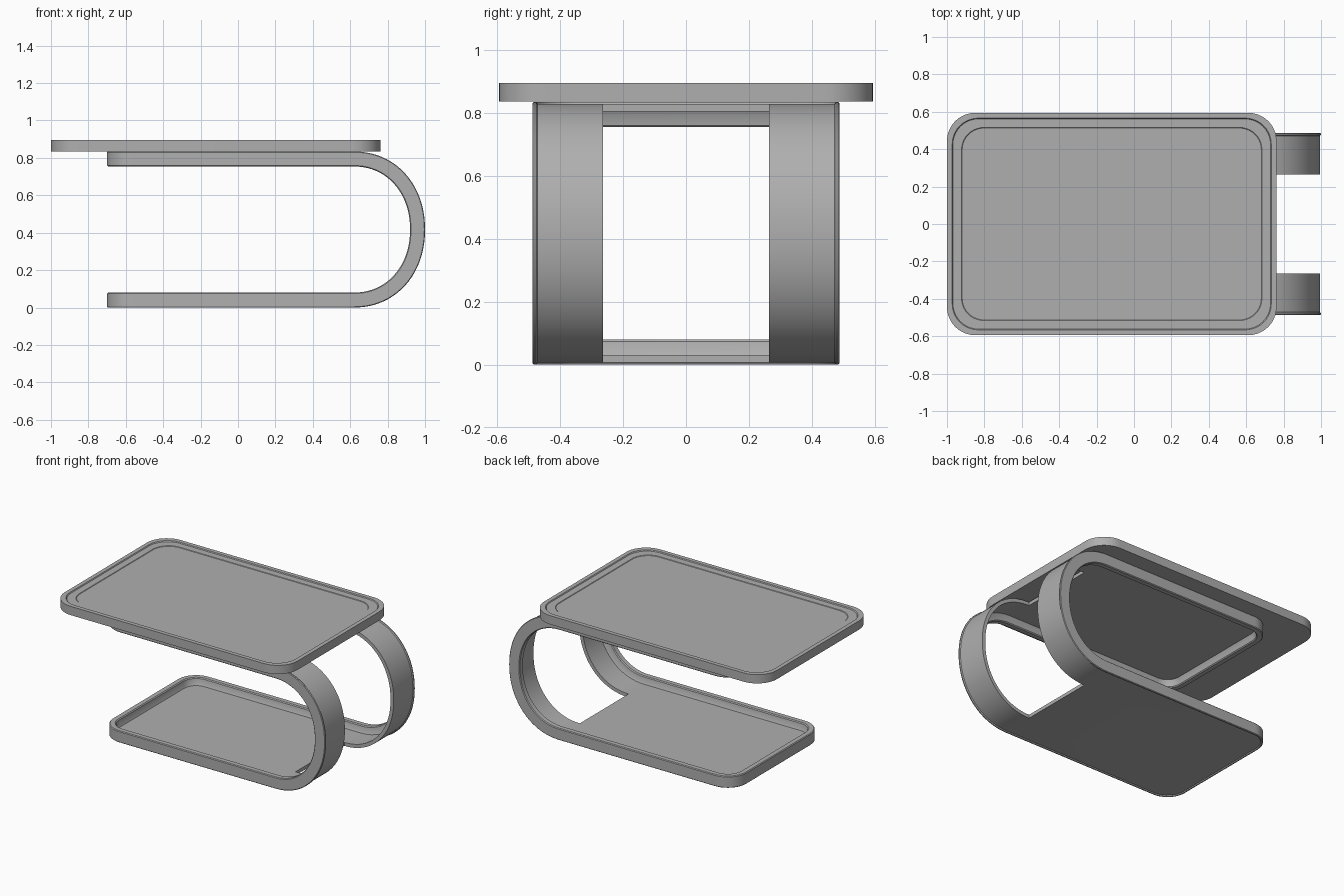
import bpy, bmesh, math

if "Cube" in bpy.data.objects:
    bpy.data.objects.remove(bpy.data.objects["Cube"])

HALF_Z, CURVE_X, END_X = 0.417, 0.62, -0.70   # frame mid height, bend start, open end
FLAT = CURVE_X - END_X                        # straight length of each leaf
BEND = math.pi * 0.4                          # unrolled length of the bend
LENGTH = 2 * FLAT + BEND
HALF_Y, GAP_Y, RADIUS = 0.487, 0.264, 0.14
BEND_US = [FLAT + BEND * i / 40 for i in range(41)]

grey = bpy.data.materials.new("dark_grey")
grey.diffuse_color = (0.43, 0.43, 0.43, 1)
grey.use_nodes = True
grey.node_tree.nodes["Principled BSDF"].inputs["Base Color"].default_value = grey.diffuse_color


def rounded_rect(x0, x1, hy, r, extra=(), n=10):
    """Counter-clockwise outline, with extra points along both long sides."""
    pts = []
    corners = [(x1 - r, -hy + r, -90), (x1 - r, hy - r, 0),
               (x0 + r, hy - r, 90), (x0 + r, -hy + r, 180)]
    for k, (cx, cy, start) in enumerate(corners):
        for i in range(n + 1):
            a = math.radians(start + 90 * i / n)
            pts.append((cx + r * math.cos(a), cy + r * math.sin(a)))
        if k == 1:
            pts += [(u, hy) for u in reversed(extra)]
        if k == 3:
            pts += [(u, -hy) for u in extra]
    return pts


def bend(u, y, d):
    """Wrap unrolled position u onto the C profile, d = depth inside its outer face."""
    if u < FLAT:
        return (END_X + u, y, d)
    if u > FLAT + BEND:
        return (END_X + LENGTH - u, y, 2 * HALF_Z - d)
    a = math.pi * (u - FLAT) / BEND
    s, c = math.sin(a), math.cos(a)
    k = 0.95                                  # slightly squarer than an ellipse
    return (CURVE_X + (0.38 - d) * max(s, 0) ** k, y,
            HALF_Z - (HALF_Z - d) * math.copysign(abs(c) ** k, c))


def finish(name, bm, recalc=True, thickness=0):
    if recalc:
        bmesh.ops.recalc_face_normals(bm, faces=bm.faces)
    mesh = bpy.data.meshes.new(name)
    bm.to_mesh(mesh)
    bm.free()
    mesh.materials.append(grey)
    ob = bpy.data.objects.new(name, mesh)
    bpy.context.collection.objects.link(ob)
    bpy.ops.object.select_all(action='DESELECT')
    ob.select_set(True)
    bpy.context.view_layer.objects.active = ob
    if thickness:
        solid = ob.modifiers.new("thickness", 'SOLIDIFY')
        solid.thickness = thickness
        solid.offset = 1
        bpy.ops.object.modifier_apply(modifier=solid.name)
    bpy.ops.object.shade_smooth_by_angle(angle=math.radians(30))
    return ob


def loft(bm, loops, closed):
    rings = [[bm.verts.new(p) for p in loop] for loop in loops]
    pairs = list(zip(rings, rings[1:] + rings[:1])) if closed else list(zip(rings, rings[1:]))
    for a, b in pairs:
        for i in range(len(a)):
            j = (i + 1) % len(a)
            bm.faces.new((a[i], a[j], b[j], b[i]))
    if not closed:
        bm.faces.new(rings[0][::-1])
        bm.faces.new(rings[-1])


# Tabletop: rounded slab with a raised lip and two shallow steps
bm = bmesh.new()
profile = [(0, 0.835), (0, 0.895), (0.028, 0.895), (0.032, 0.889),
           (0.078, 0.889), (0.081, 0.886)]
loft(bm, [[(x, y, z) for x, y in rounded_rect(-1 + t, 0.762 - t, 0.594 - t, 0.15 - t * 0.4)]
          for t, z in profile], False)
finish("tabletop", bm)

# Frame rim: one continuous raised edge following the rounded outline of the C
bm = bmesh.new()
section = [(0, 0.004), (0.004, 0), (0.011, 0), (0.016, 0.0065), (0.05, 0.015),
           (0.056, 0.024), (0.048, 0.036), (0.042, 0.074), (0.036, 0.08),
           (0.005, 0.08), (0, 0.075)]
loft(bm, [[bend(u, y, d) for u, y in
           rounded_rect(t, LENGTH - t, HALF_Y - t, RADIUS - t, BEND_US)]
          for t, d in section], True)
finish("frame_rim", bm)

# Frame sheet: thin floor and upper plate joined by two bands around the bend
bm = bmesh.new()
T = 0.0155
r = RADIUS - T
ends = [(T + r * (1 - math.cos(math.pi / 2 * i / 10)),
         HALF_Y - T - r + r * math.sin(math.pi / 2 * i / 10)) for i in range(11)]
rows = ends + [(u, HALF_Y - T) for u in BEND_US] + [(LENGTH - u, w) for u, w in reversed(ends)]
grid = [[bm.verts.new(bend(u, y, 0.006)) for y in (-w, -GAP_Y, GAP_Y, w)] for u, w in rows]
for i in range(len(grid) - 1):
    in_bend = FLAT - 1e-4 < (rows[i][0] + rows[i + 1][0]) / 2 < FLAT + BEND + 1e-4
    for k in range(3):
        if k == 1 and in_bend:
            continue
        bm.faces.new((grid[i][k], grid[i + 1][k], grid[i + 1][k + 1], grid[i][k + 1]))
finish("frame_sheet", bm, recalc=False, thickness=0.024)
